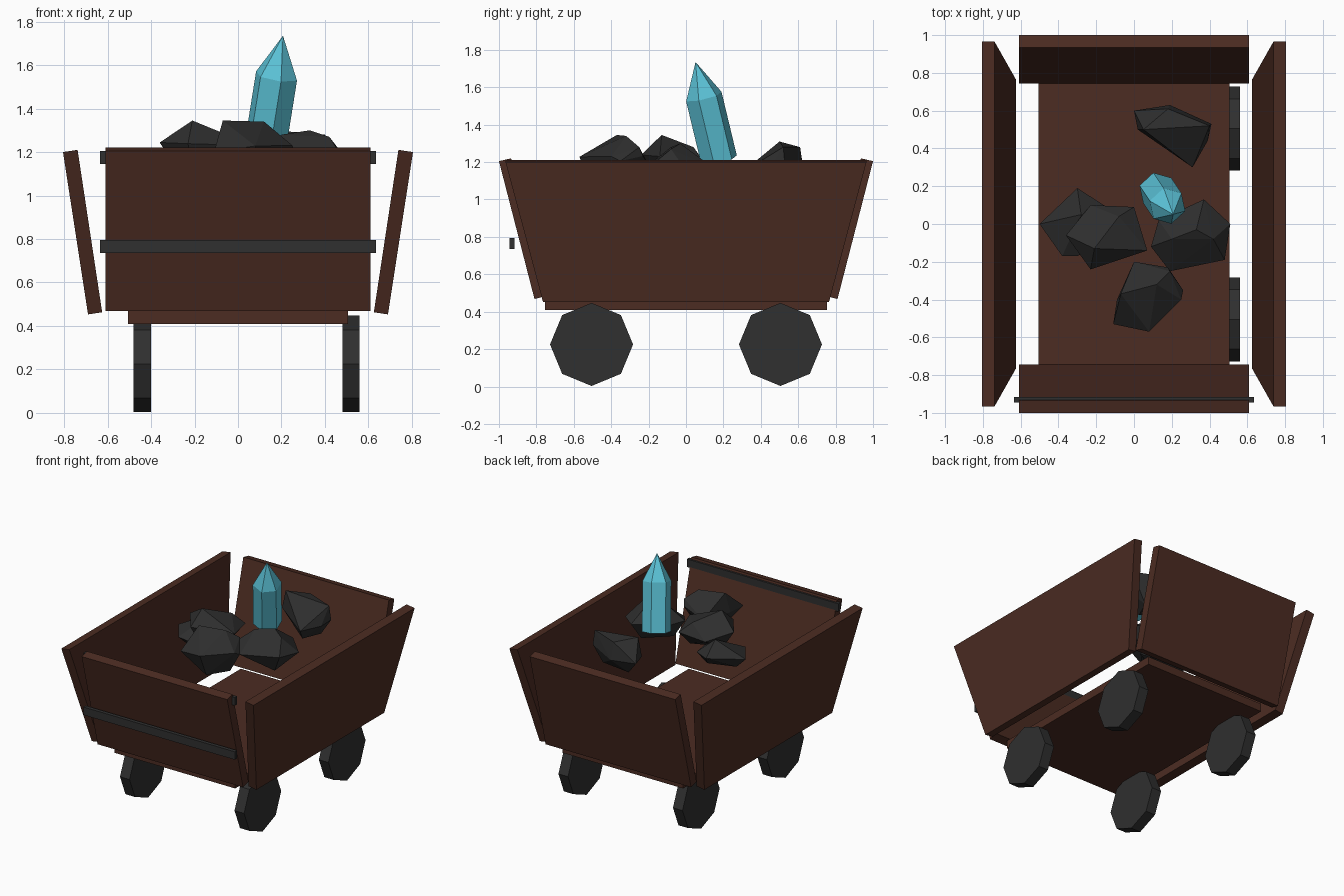
import bpy, bmesh, math, random
from mathutils import Vector, Matrix

random.seed(4)
cube = bpy.data.objects.get("Cube")
if cube:
    bpy.data.objects.remove(cube, do_unlink=True)


def material(name, rgb):
    m = bpy.data.materials.new(name)
    m.use_nodes = True
    color = (*rgb, 1)
    m.diffuse_color = color
    bsdf = m.node_tree.nodes["Principled BSDF"]
    bsdf.inputs["Base Color"].default_value = color
    bsdf.inputs["Roughness"].default_value = 0.8
    return m


WOOD = material("brown wood", (0.072, 0.025, 0.016))
IRON = material("dark iron", (0.029, 0.029, 0.029))
COAL = material("black rock", (0.027, 0.027, 0.027))
CRYSTAL = material("blue crystal", (0.107, 0.55, 0.69))


def finish(bm, name, mat):
    bmesh.ops.recalc_face_normals(bm, faces=bm.faces)
    mesh = bpy.data.meshes.new(name)
    bm.to_mesh(mesh)
    bm.free()
    mesh.materials.append(mat)
    obj = bpy.data.objects.new(name, mesh)
    bpy.context.collection.objects.link(obj)
    return obj


def hull(name, points, mat):
    bm = bmesh.new()
    verts = [bm.verts.new(p) for p in points]
    result = bmesh.ops.convex_hull(bm, input=verts)
    unused = {g for g in result["geom_interior"] + result["geom_unused"]
              if isinstance(g, bmesh.types.BMVert)}
    bmesh.ops.delete(bm, geom=list(unused), context="VERTS")
    bmesh.ops.dissolve_limit(bm, angle_limit=0.01, verts=bm.verts, edges=bm.edges)
    return finish(bm, name, mat)


def box(name, low, high, mat):
    pts = [(x, y, z) for x in (low[0], high[0])
           for y in (low[1], high[1]) for z in (low[2], high[2])]
    return hull(name, pts, mat)


def leaning_panel(name, section, half_bottom, half_top, place):
    """Slab whose section is bottom inner, bottom outer, top outer, top inner."""
    pts = []
    for i, (out, z) in enumerate(section):
        half = half_bottom if i < 2 else half_top
        pts += [place(out, side * half, z) for side in (-1, 1)]
    return hull(name, pts, WOOD)


# Cart body
box("floor", (-0.505, -0.755, 0.41), (0.505, 0.755, 0.47), WOOD)
end_section = [(0.745, 0.485), (0.81, 0.468), (1.0, 1.205), (0.935, 1.22)]
side_section = [(0.625, 0.463), (0.69, 0.453), (0.805, 1.2), (0.738, 1.21)]
for s, end, side in ((-1, "front", "right"), (1, "back", "left")):
    leaning_panel(end + "_panel", end_section, 0.61, 0.61,
                  lambda out, w, z: (w, s * out, z))
    leaning_panel(side + "_panel", side_section, 0.765, 0.965,
                  lambda out, w, z: (s * out, w, z))

# Iron bands across the front
for name, z in (("lower_band", 0.735), ("upper_band", 1.145)):
    box(name, (-0.635, -0.945, z), (0.635, -0.917, z + 0.06), IRON)

# Eight-sided wheels
for side, x in (("right", -0.44), ("left", 0.52)):
    for end, y in (("front", -0.505), ("back", 0.505)):
        bm = bmesh.new()
        bmesh.ops.create_cone(
            bm, cap_ends=True, segments=8, radius1=0.222, radius2=0.222, depth=0.08,
            matrix=Matrix.Translation((x, y, 0.225)) @ Matrix.Rotation(math.pi / 2, 4, "Y"))
        finish(bm, f"{end}_{side}_wheel", IRON)


# Faceted rocks: plan outline, summit points, middle height, base height
def rock(name, outline, summits, middle, base):
    center = sum((Vector(p) for p in outline), Vector((0, 0))) / len(outline)
    pts = list(summits)
    for p in outline:
        pts.append((*p, middle + random.uniform(-0.04, 0.04)))
    for p in outline[::2]:
        q = center.lerp(Vector(p), 0.6)
        pts.append((*q, base + random.uniform(0, 0.04)))
    hull(name, pts, COAL)


rock("back_rock",
     [(0, 0.6), (0.19, 0.63), (0.41, 0.53), (0.39, 0.44), (0.31, 0.3), (0.02, 0.5)],
     [(0.05, 0.5, 1.31), (0.18, 0.61, 1.28), (0.4, 0.52, 1.28)], 1.18, 1.02)
rock("right_low_rock",
     [(-0.5, 0), (-0.3, 0.19), (-0.16, 0.1), (-0.12, -0.08), (-0.3, -0.17), (-0.38, -0.17)],
     [(-0.28, 0.05, 1.21)], 1.12, 0.98)
rock("right_top_rock",
     [(-0.36, -0.06), (-0.23, 0.1), (0, 0.09), (0.07, -0.14), (-0.23, -0.24)],
     [(-0.21, -0.13, 1.345), (-0.08, 0.04, 1.28)], 1.22, 1.08)
rock("left_rock",
     [(0.09, -0.12), (0.13, 0.02), (0.37, 0.13), (0.51, 0), (0.48, -0.19), (0.19, -0.25)],
     [(0.33, -0.03, 1.3), (0.2, -0.08, 1.28), (0.42, -0.08, 1.27)], 1.18, 1.02)
rock("front_rock",
     [(0, -0.2), (0.18, -0.23), (0.26, -0.35), (0.25, -0.4),
      (0.08, -0.57), (-0.11, -0.53), (-0.09, -0.4)],
     [(-0.07, -0.37, 1.345), (0.12, -0.32, 1.34), (0.19, -0.25, 1.28)], 1.2, 1.05)

# Leaning six-sided crystal with a pointed tip
axis = Vector((0.16, -0.24, 1))
foot = Vector((0.123, 0.177, 1.21))
turn = Vector((0, 0, 1)).rotation_difference(axis).to_matrix()
ring = [turn @ Vector((math.cos(a), math.sin(a), 0)) * 0.1
        for a in (math.radians(60 * i - 17) for i in range(6))]
shoulder = foot + axis * 0.34
hull("crystal", [foot + r for r in ring] + [shoulder + r for r in ring]
     + [foot + axis * 0.525], CRYSTAL)
